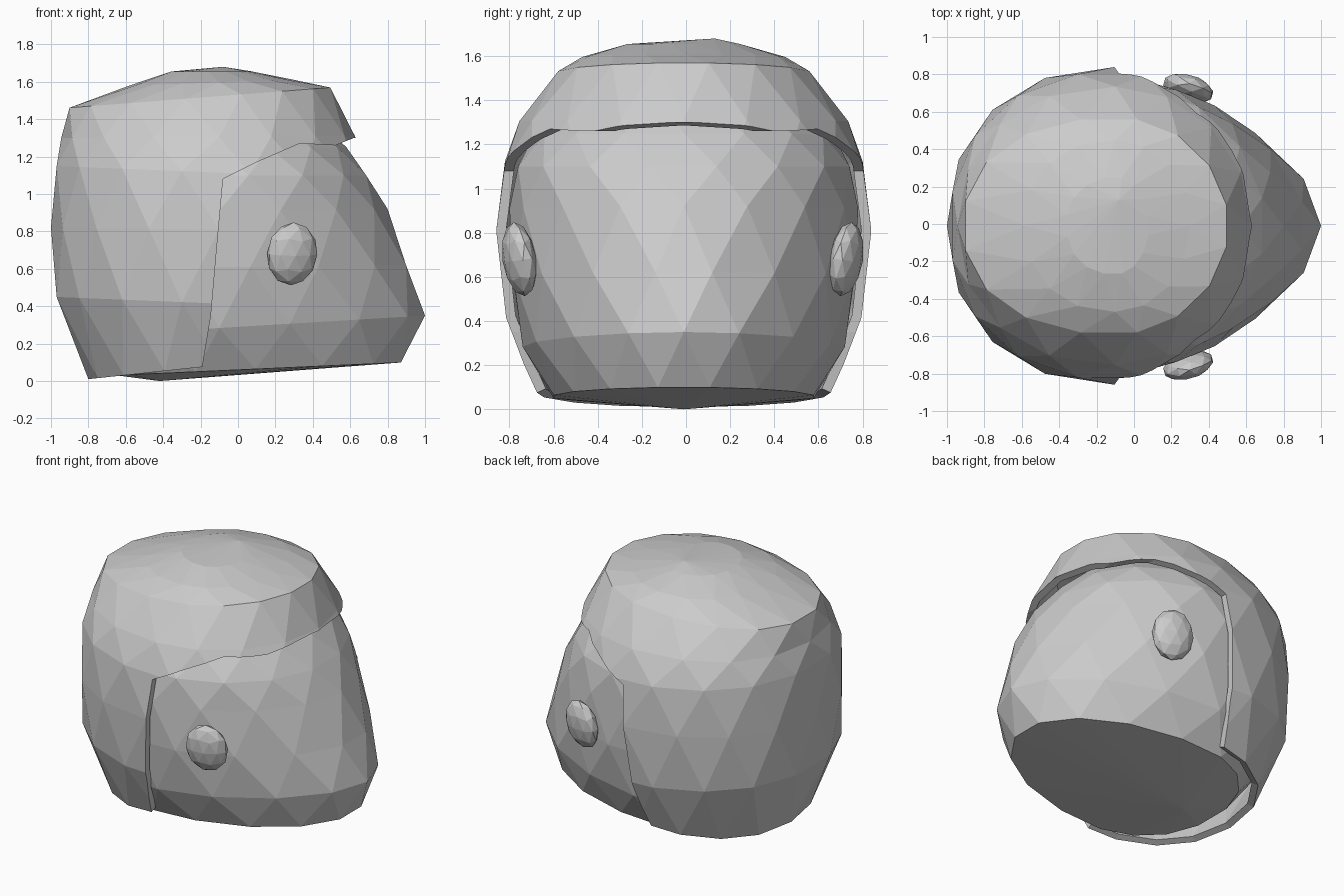
import bpy, bmesh, math

if "Cube" in bpy.data.objects:
    bpy.data.objects.remove(bpy.data.objects["Cube"])

SIDES = 16


def make_object(name, bm):
    bmesh.ops.recalc_face_normals(bm, faces=bm.faces[:])
    mesh = bpy.data.meshes.new(name)
    bm.to_mesh(mesh)
    bm.free()
    obj = bpy.data.objects.new(name, mesh)
    bpy.context.collection.objects.link(obj)
    return obj


def ring(bm, spec, twist, cx=-0.1, cy=-0.01):
    # Egg-shaped section, tilted from z_back to z_front
    z_back, z_front, x_back, x_front, half, power = spec
    verts = []
    for i in range(SIDES):
        a = 2 * math.pi * (i + twist) / SIDES
        c, s = math.cos(a), math.sin(a)
        n = power if c > 0 else 2.2
        x = math.copysign(abs(c) ** (2 / n), c)
        y = math.copysign(abs(s) ** (2 / n), s) * half
        x = cx + x * ((x_front - cx) if c > 0 else (cx - x_back))
        t = (x - x_back) / (x_front - x_back)
        verts.append(bm.verts.new((x, cy + y, z_back + t * (z_front - z_back))))
    return verts


def faceted_loft(name, specs, top, bottom=None, start=0):
    # Staggered rings joined by triangles
    bm = bmesh.new()
    rings = [ring(bm, s, ((k + start) % 2) * 0.5) for k, s in enumerate(specs)]
    for k, (lo, hi) in enumerate(zip(rings, rings[1:])):
        for i in range(SIDES):
            j = (i + 1) % SIDES
            if (k + start) % 2 == 0:
                bm.faces.new((lo[i], lo[j], hi[i]))
                bm.faces.new((lo[j], hi[j], hi[i]))
            else:
                bm.faces.new((lo[i], hi[j], hi[i]))
                bm.faces.new((lo[i], lo[j], hi[j]))
    for point, r in ((top, rings[-1]), (bottom, rings[0])):
        if point:
            p = bm.verts.new(point)
            for i in range(SIDES):
                bm.faces.new((r[i], r[(i + 1) % SIDES], p))
    return make_object(name, bm)


# Head: pointed towards +x, blunt at the chin
head = faceted_loft("head", [
    (0.03, 0.10, -0.66, 0.89, 0.60, 2.0),
    (0.24, 0.35, -0.82, 1.00, 0.73, 1.8),
    (0.60, 0.62, -0.90, 0.92, 0.79, 1.8),
    (0.90, 0.92, -0.92, 0.80, 0.79, 1.9),
    (1.10, 1.10, -0.91, 0.70, 0.765, 2.0),
    (1.23, 1.25, -0.88, 0.58, 0.68, 2.1),
    (1.38, 1.42, -0.78, 0.40, 0.50, 2.0),
], (-0.1, -0.01, 1.5), (-0.42, -0.01, 0.0), start=1)

# Hair shell around the back, crown and fringe
hair = faceted_loft("hair", [
    (0.01, 0.16, -0.80, 0.60, 0.68, 2.0),
    (0.45, 0.38, -0.985, 0.72, 0.82, 2.0),
    (0.82, 0.80, -1.00, 0.78, 0.85, 2.0),
    (1.15, 1.08, -0.985, 0.74, 0.825, 2.0),
    (1.30, 1.31, -0.945, 0.625, 0.745, 2.0),
    (1.46, 1.57, -0.915, 0.505, 0.58, 2.0),
    (1.58, 1.61, -0.58, 0.30, 0.46, 2.0),
    (1.655, 1.655, -0.36, 0.08, 0.26, 2.0),
], (-0.08, 0.13, 1.68))
shell = hair.modifiers.new("shell", 'SOLIDIFY')
shell.thickness = 0.045
shell.offset = -1

# Face opening cut straight through the hair
outline = [(-0.22, -0.2), (-0.19, 0.08), (-0.145, 0.35), (-0.11, 0.75),
           (-0.08, 1.08), (0.10, 1.17), (0.33, 1.27), (0.52, 1.26),
           (0.62, 1.30), (1.5, 1.30), (1.5, -0.2)]
bm = bmesh.new()
face = bm.faces.new([bm.verts.new((x, -1.5, z)) for x, z in outline])
ext = bmesh.ops.extrude_face_region(bm, geom=[face])
moved = [g for g in ext["geom"] if isinstance(g, bmesh.types.BMVert)]
bmesh.ops.translate(bm, vec=(0, 3, 0), verts=moved)
cutter = make_object("face_opening_cutter", bm)
cutter.hide_render = True
cut = hair.modifiers.new("face_opening", 'BOOLEAN')
cut.object = cutter
cut.operation = 'DIFFERENCE'
cut.solver = 'EXACT'
bpy.context.view_layer.objects.active = hair
for m in ("shell", "face_opening"):
    bpy.ops.object.modifier_apply(modifier=m)
bpy.data.objects.remove(cutter)

# Oval side knobs, leaning outward at the top
for name, y, side in (("knob_near", -0.755, -1), ("knob_far", 0.725, 1)):
    bpy.ops.mesh.primitive_ico_sphere_add(
        subdivisions=2, radius=1, location=(0.29, y, 0.68),
        rotation=(-side * math.radians(9), 0, -side * math.radians(16)))
    knob = bpy.context.object
    knob.name = name
    knob.scale = (0.14, 0.07, 0.17)
